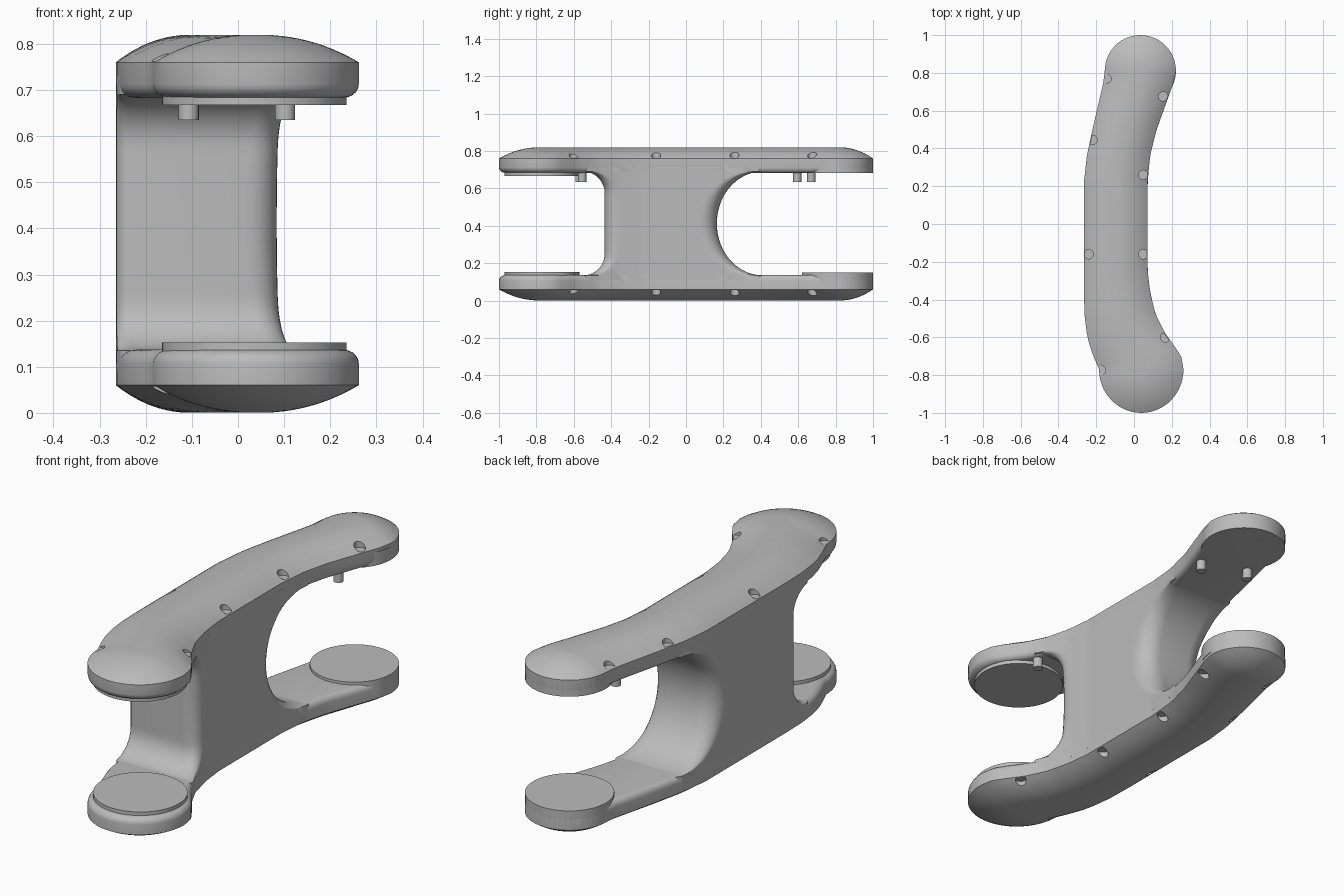
import bpy, bmesh
from math import sin, cos, pi, radians, sqrt

cube = bpy.data.objects.get("Cube")
if cube:
    bpy.data.objects.remove(cube, do_unlink=True)

grey = bpy.data.materials.new("light_grey")
grey.use_nodes = True
grey.diffuse_color = (0.5, 0.5, 0.5, 1)
grey.node_tree.nodes["Principled BSDF"].inputs["Base Color"].default_value = (0.5, 0.5, 0.5, 1)

HEIGHT = 0.82
# Plan outline stations: y, edge on the -x side, edge on the +x side
PLAN = [(-.77, -.185, .262), (-.70, -.215, .25), (-.64, -.236, .21), (-.58, -.25, .165),
        (-.48, -.262, .115), (-.36, -.265, .085), (-.24, -.265, .072), (.22, -.265, .072),
        (.36, -.25, .085), (.5, -.22, .12), (.68, -.178, .185), (.75, -.162, .21),
        (.81, -.155, .222)]
FRONT = (.0385, -.77, .2235, .23)   # centre x, y, radius x, y
BACK = (.0335, .81, .1885, .19)


def edges(y):
    for a, b in zip(PLAN, PLAN[1:]):
        if y <= b[0]:
            t = max(0, (y - a[0]) / (b[0] - a[0]))
            return a[1] + t * (b[1] - a[1]), a[2] + t * (b[2] - a[2])
    return PLAN[-1][1:]


def finish(name, bm, angle=32):
    bmesh.ops.recalc_face_normals(bm, faces=bm.faces)
    me = bpy.data.meshes.new(name)
    bm.to_mesh(me)
    bm.free()
    me.materials.append(grey)
    ob = bpy.data.objects.new(name, me)
    bpy.context.collection.objects.link(ob)
    smooth(ob, angle)
    return ob


def smooth(ob, angle=32):
    bpy.ops.object.select_all(action='DESELECT')
    ob.select_set(True)
    bpy.context.view_layer.objects.active = ob
    bpy.ops.object.shade_smooth_by_angle(angle=radians(angle))


def loft(name, rings):
    bm = bmesh.new()
    rows = [[bm.verts.new(p) for p in ring] for ring in rings]
    n = len(rows[0])
    for a, b in zip(rows, rows[1:]):
        for i in range(n):
            j = (i + 1) % n
            bm.faces.new((a[i], a[j], b[j], b[i]))
    bm.faces.new(rows[0])
    bm.faces.new(rows[-1])
    return finish(name, bm)


def cylinder(name, x, y, rx, ry, z0, z1, count=48):
    ring = [(x + rx * cos(2 * pi * i / count), y + ry * sin(2 * pi * i / count))
            for i in range(count)]
    return loft(name, [[(px, py, z) for px, py in ring] for z in (z0, z1)])


# Arm outline as spine points with a vector out to the edge
def arm_outline():
    pts = []
    ys = [PLAN[0][0] + (PLAN[-1][0] - PLAN[0][0]) * i / 48 for i in range(1, 48)]

    def side(k, order):
        for y in order:
            e = edges(y)
            c = (e[0] + e[1]) / 2
            pts.append((c, y, e[k] - c, 0))

    def nose(disc, start):
        x, y, rx, ry = disc
        for i in range(29):
            a = start + pi * i / 28
            pts.append((x, y, rx * cos(a), ry * sin(a)))

    side(1, ys)
    nose(BACK, 0)
    side(0, ys[::-1])
    nose(FRONT, pi)
    return pts


# Domed arms with small pockets along the rim
OUTLINE = arm_outline()
LEVELS = [(f / 12, .06 * (f / 12) ** 2.2) for f in range(2, 13)]
for i in range(6):
    a = pi / 2 * i / 5
    LEVELS.append((1 - .15 * (1 - cos(a)), .107 + .03 * sin(a)))
POCKETS = [(.05, -.16), (.05, .26), (.155, .675), (.165, -.6),
           (-.145, .77), (-.22, .445), (-.24, -.16), (-.175, -.775)]


def flip(z, upper):
    return HEIGHT - z if upper else z


for upper in (False, True):
    side = "upper" if upper else "lower"
    arm = loft(side + "_arm", [[(x + u * f, y + v * f, flip(z, upper)) for x, y, u, v in OUTLINE]
                               for f, z in LEVELS])
    for x, y in POCKETS:
        cutter = cylinder("pocket_cutter", x, y, .025, .025,
                          flip(-.05, upper), flip(.057, upper), 20)
        cutter.hide_render = True
        mod = arm.modifiers.new("pocket", 'BOOLEAN')
        mod.operation, mod.object, mod.solver = 'DIFFERENCE', cutter, 'EXACT'
        bpy.context.view_layer.objects.active = arm
        bpy.ops.object.modifier_apply(modifier=mod.name)
        bpy.data.objects.remove(cutter, do_unlink=True)
    smooth(arm)

    # Round pads on the inner faces
    cylinder(side + "_front_pad", .035, FRONT[1], .2, .2, flip(.11, upper), flip(.153, upper))
    cylinder(side + "_back_pad", *BACK, flip(.075, upper), flip(.15 if not upper else .137, upper))

# Locating pegs under the upper arm
for name, x, y in (("front_left", .102, -.555), ("front_right", -.107, -.57),
                   ("back_left", .102, .595), ("back_right", -.107, .67)):
    cylinder(name + "_peg", x, y, .022, .022, .635, .7, 24)


# Web joining the arms, with flared ends and rounded corners
def corner(k, y_end, direction, r):
    inward = 1 if k == 0 else -1
    arc = []
    for i in range(9):
        a = pi / 2 * i / 8
        y = y_end - direction * r * (1 - sin(a))
        arc.append((edges(y)[k] + inward * r * (1 - cos(a)), y))
    return arc


def web_loop(z, spread):
    mid = .4125
    h = .2775
    over = max(0, abs(z - mid) - (h - .115)) / .115
    y0 = -.435 - .115 * (1 - sqrt(max(0, 1 - min(1, over) ** 2)))
    y1 = .41 - .245 * sqrt(max(0, 1 - min(1, abs(z - mid) / h) ** 2))
    big = .035 + .055 * spread
    front_right = corner(0, y0, -1, .03)
    back_right = corner(0, y1, 1, big)
    back_left = corner(1, y1, 1, big)
    front_left = corner(1, y0, -1, big)

    def wall(k, a, b):
        ys = [a + (b - a) * i / 24 for i in range(1, 24)]
        return [(edges(y)[k], y) for y in ys]

    loop = front_right[::-1] + wall(0, front_right[0][1], back_right[0][1]) + back_right
    loop += back_left[::-1] + wall(1, back_left[0][1], front_left[0][1]) + front_left
    return [(x, y, z) for x, y in loop]


rings = [web_loop(.09, 0)]
for i in range(41):
    a = -pi / 2 + pi * i / 40
    rings.append(web_loop(.4125 + .2775 * sin(a), cos(a)))
rings.append(web_loop(.73, 0))
loft("web", rings)
